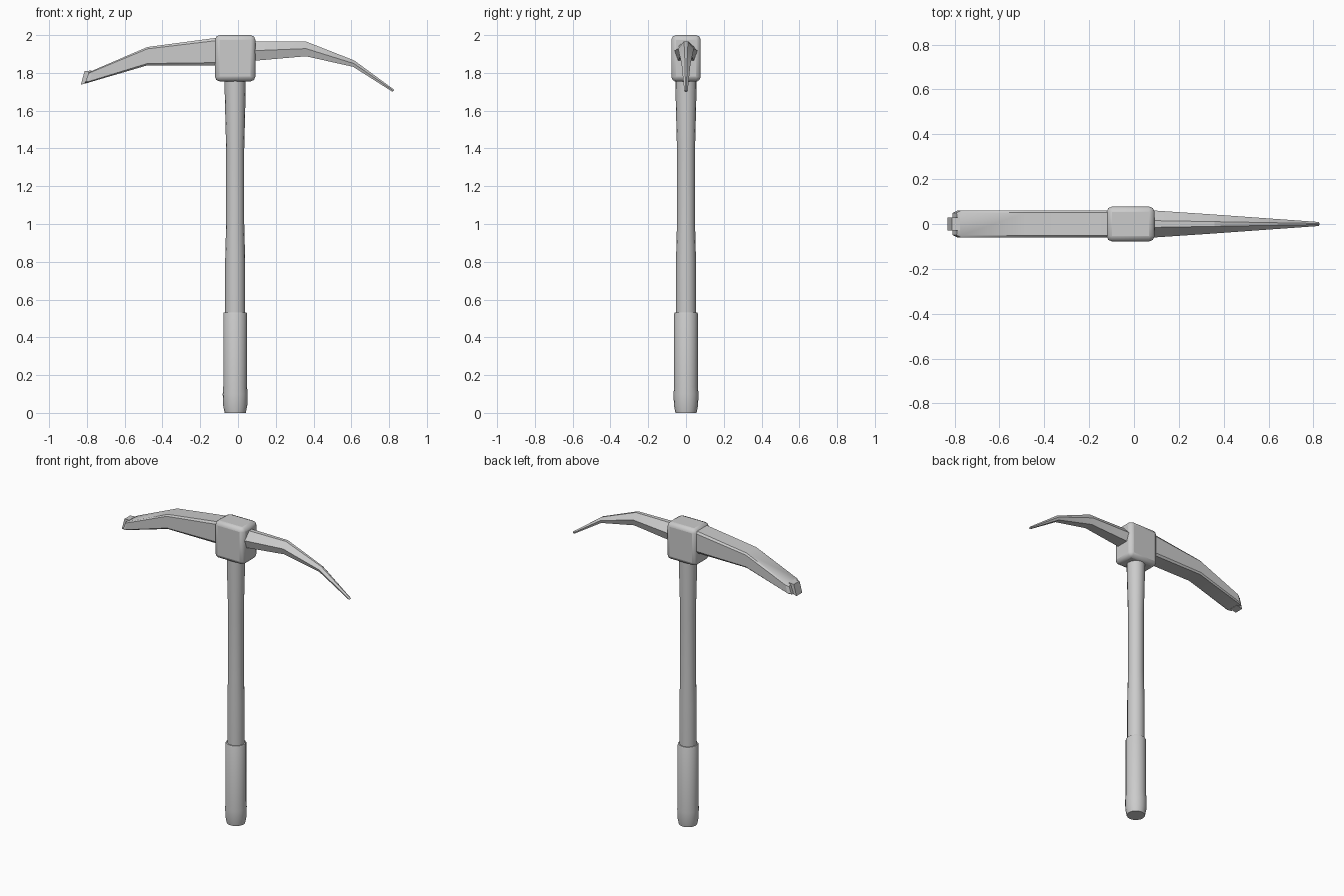
import bpy
import bmesh
from math import cos, sin, tau, radians
from mathutils import Vector

cube = bpy.data.objects.get("Cube")
if cube:
    bpy.data.objects.remove(cube, do_unlink=True)

grey = bpy.data.materials.new("plain grey")
grey.use_nodes = True
colour = (0.6, 0.6, 0.6, 1)
grey.diffuse_color = colour
grey.node_tree.nodes["Principled BSDF"].inputs["Base Color"].default_value = colour

AXIS_X = -0.015  # centre line of the handle


def loft(name, rings, smooth_angle=30):
    """Skin a list of equal-length point rings and cap both ends."""
    bm = bmesh.new()
    loops = [[bm.verts.new(p) for p in ring] for ring in rings]
    count = len(loops[0])
    for a, b in zip(loops, loops[1:]):
        for i in range(count):
            j = (i + 1) % count
            bm.faces.new((a[i], a[j], b[j], b[i]))
    bm.faces.new(loops[0])
    bm.faces.new(loops[-1])
    bmesh.ops.recalc_face_normals(bm, faces=bm.faces)
    mesh = bpy.data.meshes.new(name)
    bm.to_mesh(mesh)
    bm.free()
    mesh.materials.append(grey)
    obj = bpy.data.objects.new(name, mesh)
    bpy.context.collection.objects.link(obj)
    bpy.ops.object.select_all(action='DESELECT')
    obj.select_set(True)
    bpy.context.view_layer.objects.active = obj
    bpy.ops.object.shade_smooth_by_angle(angle=radians(smooth_angle))
    return obj


def turned(name, profile, sides=16):
    """Round part from (radius, z) pairs."""
    return loft(name, [[(AXIS_X + r * cos(tau * i / sides), r * sin(tau * i / sides), z)
                        for i in range(sides)] for r, z in profile])


def beam(name, half_section, stations, smooth_angle=30):
    """Sweep a mirrored section; stations hold bottom (x, z), top (x, z), half width."""
    section = half_section + [(-y, t) for y, t in reversed(half_section)]
    rings = []
    for bottom, top, width in stations:
        low = Vector((bottom[0], 0, bottom[1]))
        high = Vector((top[0], 0, top[1]))
        rings.append([low.lerp(high, t) + Vector((0, y * width, 0)) for y, t in section])
    return loft(name, rings, smooth_angle)


# Handle: shaft flared at both ends, and a thicker grip
turned("shaft", [(0.053, 0.5), (0.053, 0.8), (0.048, 1.0),
                 (0.048, 1.4), (0.056, 1.72), (0.056, 1.8)])
turned("grip", [(0.056, 0), (0.064, 0.04), (0.066, 0.1), (0.063, 0.14),
                (0.063, 0.525), (0.06, 0.532)])

# Head block with rounded edges
box = [(-1, -1), (1, -1), (1, 1), (-1, 1)]
head = loft("head_block", [[(AXIS_X + 0.107 * x, 0.078 * y, z) for x, y in box]
                           for z in (1.755, 2.0)])
bevel = head.modifiers.new("rounded edges", 'BEVEL')
bevel.width = 0.025
bevel.segments = 2

# Broad chisel blade, with chamfered long edges
beam("chisel_blade", [(0.85, 0), (1, 0.1), (1, 0.9), (0.85, 1)], [
    ((-0.08, 1.84), (-0.08, 1.99), 0.06),
    ((-0.48, 1.84), (-0.48, 1.937), 0.06),
    ((-0.79, 1.749), (-0.77, 1.812), 0.06),
    ((-0.81, 1.747), (-0.79, 1.802), 0.05),
])

# Small block on the chisel end
beam("chisel_tip", [(1, 0), (1, 1)], [
    ((-0.79, 1.748), (-0.775, 1.812), 0.03),
    ((-0.832, 1.738), (-0.812, 1.81), 0.03),
])

# Faceted pick tapering to a point
beam("pick_spike", [(0.7, 0), (1, 0.52), (0.25, 1)], [
    ((0.06, 1.862), (0.06, 1.967), 0.062),
    ((0.36, 1.888), (0.36, 1.966), 0.042),
    ((0.61, 1.832), (0.615, 1.866), 0.024),
    ((0.818, 1.70), (0.828, 1.71), 0.009),
], smooth_angle=15)
